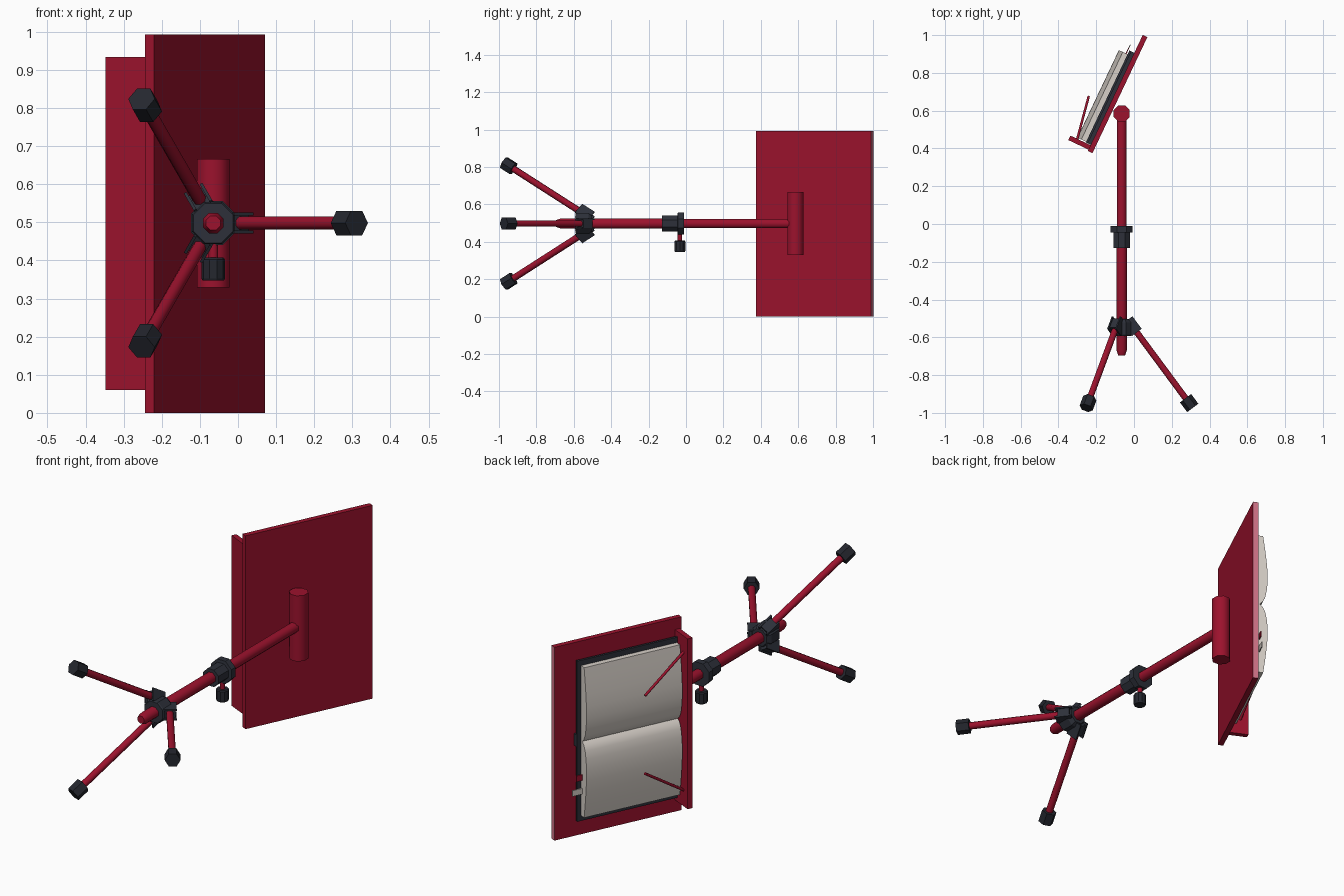
import bpy, math
from mathutils import Vector, Matrix

if "Cube" in bpy.data.objects:
    bpy.data.objects.remove(bpy.data.objects["Cube"])


def material(name, rgb):
    m = bpy.data.materials.new(name)
    m.diffuse_color = (*rgb, 1)
    m.use_nodes = True
    m.node_tree.nodes["Principled BSDF"].inputs["Base Color"].default_value = m.diffuse_color
    return m


RED = material("deep_red", (0.33, 0.006, 0.026))
DARK = material("charcoal", (0.026, 0.03, 0.042))
BLACK = material("rubber_black", (0.018, 0.02, 0.028))
PAPER = material("paper", (0.68, 0.63, 0.58))
PINK = material("pink_edge", (0.62, 0.17, 0.24))

CX, CZ = -0.065, 0.498          # pole axis, running along y
MID = 0.496                     # middle of the desk in z

# Desk frame: u runs up the desk, w points to the reader, z is the width
U = Vector((0.428, 0.904, 0)).normalized()
W = Vector((-U.y, U.x, 0))
ORIGIN = Vector((-0.22, 0.375, 0))


def desk(u, w, z):
    return ORIGIN + U * u + W * w + Vector((0, 0, z))


def make(name, verts, faces, mat, smooth=None):
    me = bpy.data.meshes.new(name)
    me.from_pydata([tuple(v) for v in verts], [], faces)
    ob = bpy.data.objects.new(name, me)
    bpy.context.collection.objects.link(ob)
    me.materials.append(mat)
    bpy.ops.object.select_all(action='DESELECT')
    ob.select_set(True)
    bpy.context.view_layer.objects.active = ob
    bpy.ops.object.mode_set(mode='EDIT')
    bpy.ops.mesh.select_all(action='SELECT')
    bpy.ops.mesh.normals_make_consistent(inside=False)
    bpy.ops.object.mode_set(mode='OBJECT')
    if smooth:
        bpy.ops.object.shade_smooth_by_angle(angle=math.radians(smooth))
    return ob


def loft(name, rings, mat, smooth=None):
    """Skin a list of equal rings and cap both ends."""
    n = len(rings[0])
    verts = [v for r in rings for v in r]
    faces = [(k * n + i, k * n + (i + 1) % n, (k + 1) * n + (i + 1) % n, (k + 1) * n + i)
             for k in range(len(rings) - 1) for i in range(n)]
    faces += [tuple(range(n)), tuple(range((len(rings) - 1) * n, len(rings) * n))]
    return make(name, verts, faces, mat, smooth)


def turned(name, start, axis, profile, sides, mat, smooth=None, phase=0.5):
    """Turn (distance, radius) pairs about an axis."""
    axis = Vector(axis).normalized()
    ref = Vector((0, 0, 1)) if abs(axis.z) < 0.9 else Vector((1, 0, 0))
    p = axis.cross(ref).normalized()
    q = axis.cross(p)
    rings = []
    for d, r in profile:
        rings.append([Vector(start) + axis * d + (p * math.cos(a) + q * math.sin(a)) * r
                      for a in ((i + phase) * math.tau / sides for i in range(sides))])
    return loft(name, rings, mat, smooth)


def rod(name, a, b, r, sides, mat, smooth=50):
    a, b = Vector(a), Vector(b)
    return turned(name, a, b - a, [(0, r), ((b - a).length, r)], sides, mat, smooth)


def box(name, frame, lo, hi, mat):
    """Box between two corners, placed by a frame function."""
    rings = [[frame(u, w, z) for u, w in ((lo[0], lo[1]), (hi[0], lo[1]), (hi[0], hi[1]), (lo[0], hi[1]))]
             for z in (lo[2], hi[2])]
    return loft(name, rings, mat)


# Desk panel with a pale top edge
panel = box("desk_panel", desk, (0, 0, 0), (0.68, 0.027, 0.992), RED)
panel.data.materials.append(PINK)
for f in panel.data.polygons:
    if f.normal.dot(U) > 0.9:
        f.material_index = 1
box("ledge", desk, (0.008, 0.027, 0.06), (0.034, 0.145, 0.934), RED)

# Page holder rods, mirrored about the middle
for s, side in ((1, "upper"), (-1, "lower")):
    rod(f"page_holder_{side}", (-0.303, 0.44, MID + s * 0.36),
        (-0.24, 0.675, MID + s * 0.2), 0.007, 8, RED)

# Open book: cover plus two curved page blocks
box("book_cover", desk, (0.036, 0.044, MID - 0.412), (0.575, 0.056, MID + 0.412), DARK)
box("book_spine", desk, (0.036, 0.027, MID - 0.03), (0.575, 0.044, MID + 0.03), DARK)
HEIGHTS = [(0.0, 0.066), (0.015, 0.082), (0.04, 0.094), (0.08, 0.102), (0.13, 0.107),
           (0.19, 0.106), (0.25, 0.101), (0.32, 0.093), (0.385, 0.084)]
for s, side in ((1, "upper"), (-1, "lower")):
    outline = [(MID + s * dz, w) for dz, w in HEIGHTS]
    outline += [(MID + s * 0.385, 0.056), (MID, 0.056)]
    loft(f"pages_{side}", [[desk(u, w, z) for z, w in outline] for u in (0.04, 0.553)], PAPER, 30)

# Bookmark tabs beyond the page ends
box("tab_red", desk, (0.54, 0.062, 0.295), (0.585, 0.067, 0.325), RED)
box("tab_pale", desk, (0.54, 0.062, 0.225), (0.605, 0.067, 0.255), PAPER)

# Holder tube behind the desk
rod("desk_holder", (CX, 0.585, MID - 0.167), (CX, 0.585, MID + 0.17), 0.046, 8, RED)

# Pole
turned("lower_pole", (CX, -0.695, CZ), (0, 1, 0),
       [(0, 0.02), (0.025, 0.029), (0.6, 0.029)], 8, RED, 50)
turned("upper_pole", (CX, -0.1, CZ), (0, 1, 0), [(0, 0.027), (0.68, 0.027)], 8, RED, 50)

# Height clamp with thumb screw
turned("clamp", (CX, -0.128, CZ), (0, 1, 0),
       [(0, 0.047), (0.082, 0.047), (0.084, 0.063), (0.117, 0.063)], 8, DARK)
rod("screw_stem", (CX, -0.033, CZ - 0.04), (CX, -0.033, 0.39), 0.013, 8, RED)
turned("screw_knob", (CX, -0.033, 0.347), (0, 0, 1),
       [(0, 0.028), (0.006, 0.031), (0.055, 0.031), (0.06, 0.027)], 10, BLACK)

# Tripod hub
turned("hub", (CX, -0.592, CZ), (0, 1, 0), [(0, 0.056), (0.006, 0.06), (0.07, 0.06), (0.09, 0.045)],
       8, DARK)

# Three legs with brackets and rubber feet
for k in range(3):
    a = k * math.tau / 3
    out = Vector((math.cos(a), 0, math.sin(a)))
    side = Vector((-math.sin(a), 0, math.cos(a)))
    top = Vector((CX, -0.54, CZ)) + out * 0.055
    foot = Vector((CX, -0.948, CZ)) + out * 0.357
    d = (foot - top).normalized()
    across = d.cross(side)

    def leg_frame(u, w, z):
        return top + d * u + across * w + side * z

    rod(f"leg_{k}", top, foot, 0.018, 8, RED)
    turned(f"foot_{k}", foot - d * 0.032, d, [(0, 0.037), (0.064, 0.037)], 6, BLACK, phase=0)
    box(f"bracket_{k}", leg_frame, (-0.03, -0.026, -0.02), (0.03, 0.026, 0.02), DARK)
    for s in (-1, 1):
        z0, z1 = sorted((s * 0.02, s * 0.028))
        box(f"bracket_cheek_{k}_{'a' if s < 0 else 'b'}", leg_frame,
            (-0.04, -0.032, z0), (0.042, 0.032, z1), DARK)
